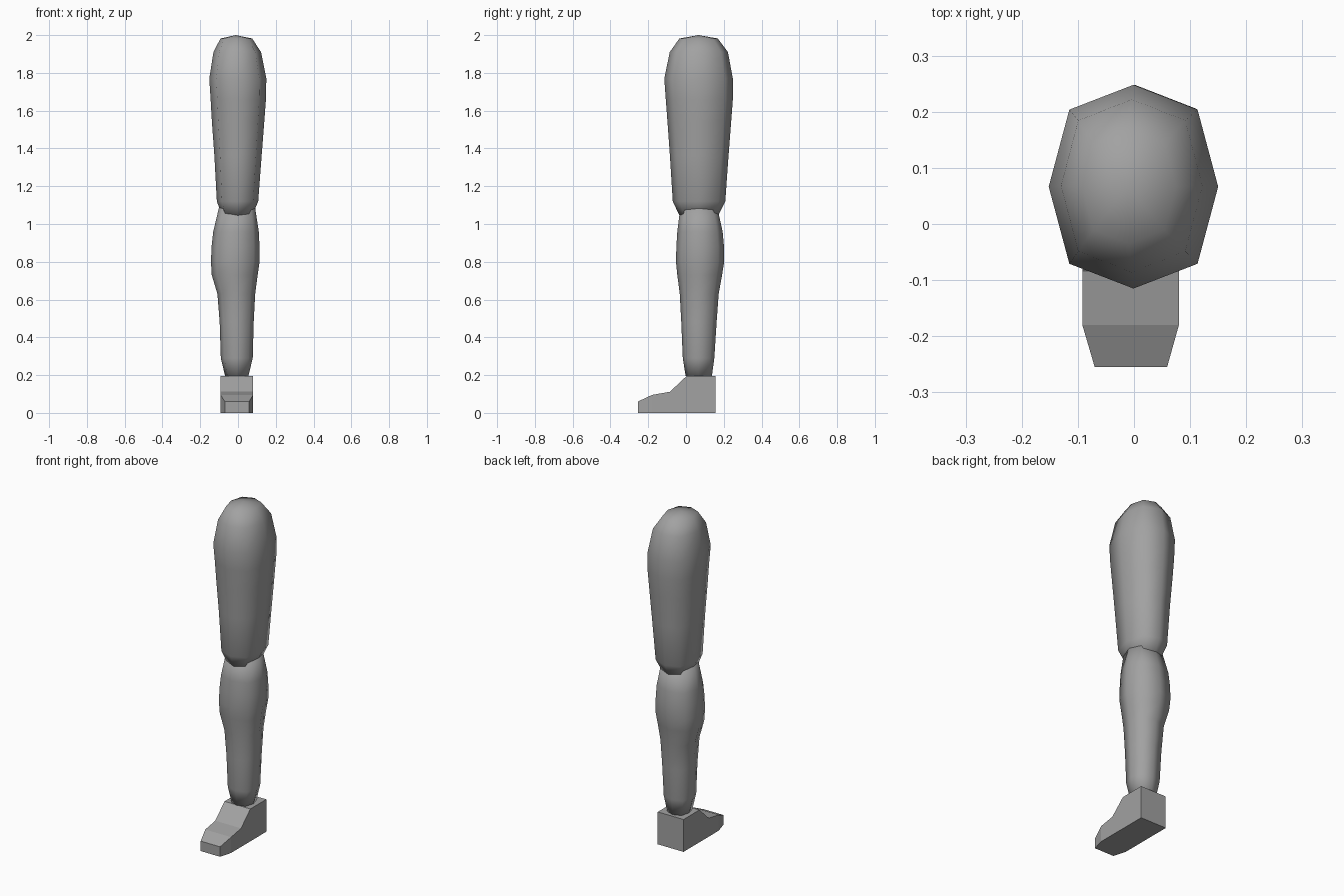
import bpy, bmesh, math

cube = bpy.data.objects.get("Cube")
if cube:
    bpy.data.objects.remove(cube, do_unlink=True)

# Single plain grey
grey = bpy.data.materials.new("plain grey")
grey.use_nodes = True
colour = (0.36, 0.36, 0.36, 1)
grey.diffuse_color = colour
grey.node_tree.nodes["Principled BSDF"].inputs["Base Color"].default_value = colour


def finish(name, bm):
    bmesh.ops.recalc_face_normals(bm, faces=bm.faces)
    mesh = bpy.data.meshes.new(name)
    bm.to_mesh(mesh)
    bm.free()
    mesh.materials.append(grey)
    obj = bpy.data.objects.new(name, mesh)
    bpy.context.collection.objects.link(obj)
    return obj


def limb(name, rings, apex=None):
    """Loft eight-sided rings given as (z, x min, x max, y min, y max)."""
    bm = bmesh.new()
    loops = []
    for z, x0, x1, y0, y1 in rings:
        loop = []
        for i in range(8):
            c, s = math.cos(i * math.pi / 4), math.sin(i * math.pi / 4)
            k = 1.07 if i % 2 else 1.0      # slightly squared corners
            loop.append(bm.verts.new(((x0 + x1) / 2 + k * c * (x1 - x0) / 2,
                                      (y0 + y1) / 2 + k * s * (y1 - y0) / 2, z)))
        loops.append(loop)
    for a, b in zip(loops, loops[1:]):
        for i in range(8):
            j = (i + 1) % 8
            bm.faces.new((a[i], a[j], b[j], b[i]))
    bm.faces.new(loops[0])
    if apex:
        tip = bm.verts.new(apex)
        for i in range(8):
            bm.faces.new((loops[-1][i], loops[-1][(i + 1) % 8], tip))
    else:
        bm.faces.new(loops[-1])
    for f in bm.faces:
        f.smooth = True
    return finish(name, bm)


# Upper leg with a domed top
limb("thigh", [
    (1.045, -0.085, 0.075, -0.035, 0.170),
    (1.12, -0.112, 0.107, -0.070, 0.208),
    (1.36, -0.125, 0.125, -0.085, 0.225),
    (1.54, -0.138, 0.139, -0.098, 0.239),
    (1.66, -0.145, 0.148, -0.107, 0.248),
    (1.77, -0.152, 0.150, -0.115, 0.248),
    (1.91, -0.130, 0.122, -0.086, 0.222),
    (1.982, -0.093, 0.075, -0.035, 0.168),
], apex=(-0.012, 0.066, 2.0))

# Lower leg with calf bulge and narrow ankle
limb("lower_leg", [
    (0.195, -0.068, 0.055, -0.002, 0.137),
    (0.29, -0.091, 0.078, -0.017, 0.150),
    (0.48, -0.097, 0.083, -0.025, 0.162),
    (0.63, -0.109, 0.091, -0.033, 0.173),
    (0.73, -0.139, 0.104, -0.046, 0.191),
    (0.80, -0.143, 0.114, -0.053, 0.202),
    (0.88, -0.140, 0.114, -0.051, 0.201),
    (0.96, -0.131, 0.110, -0.046, 0.194),
    (1.09, -0.100, 0.090, -0.030, 0.165),
])

# Foot: side profile (y, z, right x, left x) spanned across its width
profile = [(0.155, 0, -0.092, 0.080), (0.155, 0.195, -0.092, 0.080),
           (0.003, 0.195, -0.092, 0.080), (-0.085, 0.112, -0.092, 0.080),
           (-0.18, 0.095, -0.092, 0.080), (-0.255, 0.06, -0.070, 0.059),
           (-0.255, 0, -0.070, 0.059), (-0.18, 0, -0.092, 0.080)]
bm = bmesh.new()
right = [bm.verts.new((p[2], p[0], p[1])) for p in profile]
left = [bm.verts.new((p[3], p[0], p[1])) for p in profile]
for i in range(8):
    j = (i + 1) % 8
    bm.faces.new((right[i], right[j], left[j], left[i]))
for side in (right, left):
    bm.faces.new([side[i] for i in (0, 1, 2, 3, 4, 7)])   # heel and instep
    bm.faces.new([side[i] for i in (4, 5, 6, 7)])         # tapered toe
finish("foot", bm)
